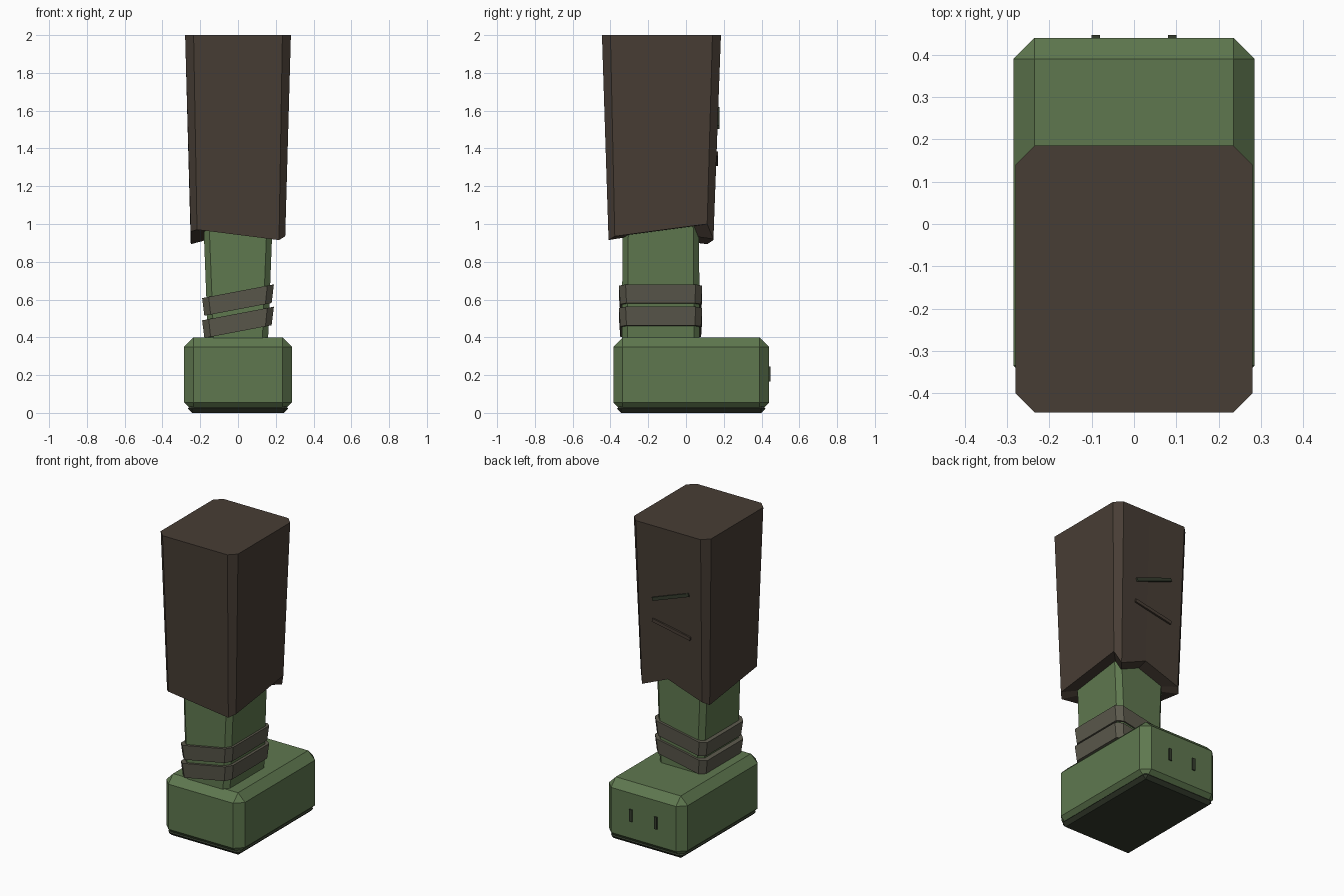
import bpy, bmesh, math

if "Cube" in bpy.data.objects:
    bpy.data.objects.remove(bpy.data.objects["Cube"])


def material(name, color):
    m = bpy.data.materials.new(name)
    m.diffuse_color = (*color, 1)
    m.use_nodes = True
    m.node_tree.nodes["Principled BSDF"].inputs["Base Color"].default_value = m.diffuse_color
    return m


GREEN = material("green", (0.114, 0.187, 0.078))
BROWN = material("brown", (0.064, 0.047, 0.035))
GREY = material("grey_brown", (0.106, 0.100, 0.073))
DARK = material("dark_green", (0.035, 0.045, 0.027))


def finish(name, bm, mat):
    bmesh.ops.recalc_face_normals(bm, faces=bm.faces)
    mesh = bpy.data.meshes.new(name)
    bm.to_mesh(mesh)
    bm.free()
    mesh.materials.append(mat)
    obj = bpy.data.objects.new(name, mesh)
    bpy.context.collection.objects.link(obj)
    return obj


def octagon(hx, y0, y1, c):
    """Rectangle with cut corners, counter-clockwise from front left."""
    return [(-hx + c, y0), (hx - c, y0), (hx, y0 + c), (hx, y1 - c),
            (hx - c, y1), (-hx + c, y1), (-hx, y1 - c), (-hx, y0 + c)]


def loft(name, low, high, mat, bottom_centre=None):
    """Join two rings of 3D points into a closed solid."""
    bm = bmesh.new()
    a = [bm.verts.new(p) for p in low]
    b = [bm.verts.new(p) for p in high]
    n = len(a)
    centre = bm.verts.new(bottom_centre) if bottom_centre else None
    for i in range(n):
        j = (i + 1) % n
        bm.faces.new((a[i], a[j], b[j], b[i]))
        if centre:
            bm.faces.new((a[j], a[i], centre))
    if not centre:
        bm.faces.new(a[::-1])
    bm.faces.new(b)
    return finish(name, bm, mat)


def box(name, x, y, z, mat, bevel=0.0):
    """Box from (min, max) ranges with an optional flat bevel."""
    bm = bmesh.new()
    bmesh.ops.create_cube(bm, size=1)
    for v in bm.verts:
        v.co = [r[0] + (c + 0.5) * (r[1] - r[0]) for c, r in zip(v.co, (x, y, z))]
    if bevel:
        bmesh.ops.bevel(bm, geom=bm.edges[:], offset=bevel, segments=1,
                        affect='EDGES', profile=0.5)
    return finish(name, bm, mat)


# Shoe and sole
box("shoe", (-0.285, 0.285), (-0.385, 0.44), (0.005, 0.40), GREEN, 0.05)
box("sole", (-0.265, 0.265), (-0.365, 0.42), (0.0, 0.045), DARK, 0.022)

# Toe slits
for i, x in enumerate((-0.09, 0.09)):
    box(f"toe_slit_{i}", (x - 0.01, x + 0.01), (0.42, 0.447), (0.165, 0.245), DARK)

# Ankle
loft("ankle", [(x, y, 0.36) for x, y in octagon(0.158, -0.34, 0.073, 0.03)],
     [(x, y, 1.03) for x, y in octagon(0.184, -0.335, 0.068, 0.03)], GREEN)

# Slanted ankle wraps
for i, z in enumerate((0.478, 0.596)):
    loft(f"ankle_wrap_{i}",
         [(x, y, z - 0.048 + 0.19 * x) for x, y in octagon(0.178, -0.348, 0.08, 0.033)],
         [(x, y, z + 0.048 + 0.19 * x) for x, y in octagon(0.19, -0.355, 0.086, 0.035)],
         GREY)

# Trouser leg with ragged hem, peaked in the middle of the back
hem = octagon(0.25, -0.41, 0.145, 0.033)
waist = octagon(0.28, -0.445, 0.185, 0.045)
hem.insert(5, (0.03, 0.145))
waist.insert(5, (0.03, 0.185))
hem_z = (0.97, 0.915, 0.935, 1.0, 0.92, 1.0, 0.915, 0.893, 0.96)
loft("trouser_leg", [(x, y, z) for (x, y), z in zip(hem, hem_z)],
     [(x, y, 2.0) for x, y in waist], BROWN, (0, -0.13, 0.96))

# Creases on the back of the trouser leg
for i, (z, tilt, y, mat) in enumerate(((1.56, 20, 0.165, DARK), (1.345, -11, 0.158, BROWN))):
    crease = box(f"crease_{i}", (-0.14, 0.14), (-0.013, 0.012), (-0.011, 0.011), mat)
    crease.location = (-0.01, y, z)
    crease.rotation_euler = (0, math.radians(tilt), 0)
